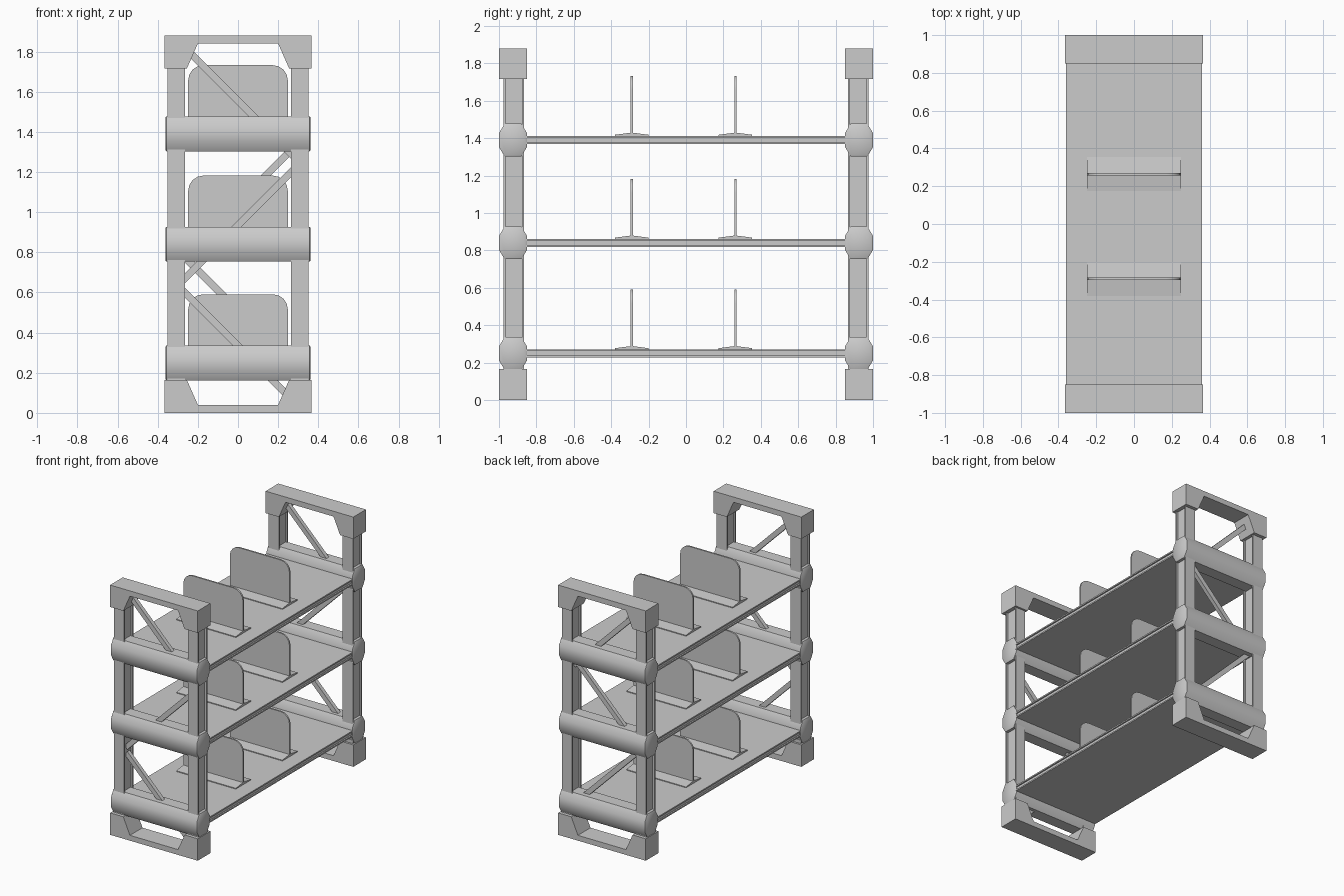
import bpy, bmesh, math
from mathutils import Vector

if "Cube" in bpy.data.objects:
    bpy.data.objects.remove(bpy.data.objects["Cube"])


def prism(name, pts, axis, lo, hi, smooth=None, inset=0.0):
    """Extrude a 2D profile along an axis: X uses (y,z), Y uses (x,z), Z uses (x,y)."""
    def put(p, d):
        return {'X': (d, p[0], p[1]), 'Y': (p[0], d, p[1]), 'Z': (p[0], p[1], d)}[axis]
    bm = bmesh.new()
    a = [bm.verts.new(put(p, lo)) for p in pts]
    b = [bm.verts.new(put(p, hi)) for p in pts]
    n = len(pts)
    caps = [bm.faces.new(a), bm.faces.new(b)]
    for i in range(n):
        j = (i + 1) % n
        bm.faces.new((a[i], a[j], b[j], b[i]))
    bmesh.ops.recalc_face_normals(bm, faces=bm.faces[:])
    if inset:
        bmesh.ops.inset_individual(bm, faces=caps, thickness=inset, depth=0.005)
    me = bpy.data.meshes.new(name)
    bm.to_mesh(me)
    bm.free()
    ob = bpy.data.objects.new(name, me)
    bpy.context.collection.objects.link(ob)
    if smooth:
        bpy.ops.object.select_all(action='DESELECT')
        bpy.context.view_layer.objects.active = ob
        ob.select_set(True)
        bpy.ops.object.shade_smooth_by_angle(angle=math.radians(smooth))
    return ob


def brace(name, p, q, y, width=0.036, depth=0.03):
    """Flat diagonal bar between two (x,z) points."""
    p, q = Vector(p), Vector(q)
    d = (q - p).normalized()
    s = Vector((-d.y, d.x)) * width / 2
    return prism(name, [p + s, q + s, q - s, p - s], 'Y', y - depth / 2, y + depth / 2)


H = 1.88
LEVELS = (0.249, 0.84, 1.39)

# end frame profiles
foot = [(-.365, 0), (.365, 0), (.365, .165), (.255, .165),
        (.2, .04), (-.2, .04), (-.255, .165), (-.365, .165)]
beam = [(-.075, -.037), (-.045, -.087), (.045, -.087), (.075, -.037),
        (.075, .037), (.045, .087), (-.045, .087), (-.075, .037)]
w, d, t, g = .0425, .055, .011, .014
post = [(-w, -d), (w, -d), (w, -d + t), (w - g, -d + t), (w - g, d - t), (w, d - t),
        (w, d), (-w, d), (-w, d - t), (-w + g, d - t), (-w + g, -d + t), (-w, -d + t)]

# diagonal braces of each end, as (x,z) pairs
braces = {
    "front": [((-.25, 1.805), (.28, 1.275)), ((.28, 1.215), (-.28, .655)), ((-.28, .615), (.27, .065))],
    "back": [((-.25, 1.805), (.28, 1.275)), ((.28, 1.325), (-.28, .765)), ((-.28, .79), (.28, .23))],
}

for side, s in (("front", -1), ("back", 1)):
    y = s * .925
    prism(side + "_foot", foot, 'Y', y - .075, y + .075)
    prism(side + "_top_cap", [(x, H - z) for x, z in foot], 'Y', y - .075, y + .075)
    for lr, sx in (("left", -1), ("right", 1)):
        prism(f"{side}_{lr}_post", [(sx * .3075 + px, s * .92 + py) for px, py in post],
              'Z', .16, H - .155)
    for i, z in enumerate(LEVELS):
        prism(f"{side}_crossbeam_{i + 1}", [(y + py, z + pz) for py, pz in beam],
              'X', -.357, .357, smooth=40, inset=.008)
    for i, (p, q) in enumerate(braces[side]):
        brace(f"{side}_brace_{i + 1}", p, q, s * .92)

# shelf section with a shallow groove along each long edge
hx, hz, lip, cut = .36, .022, .01, .01
half = [(hx, -hz), (hx, -hz + lip), (hx - cut, -hz + lip),
        (hx - cut, hz - lip), (hx, hz - lip), (hx, hz)]
shelf = half + [(-x, -z) for x, z in half]

# bookend plate with rounded upper corners
PH, R = .32, .075
plate = [(-.248, 0), (.248, 0)]
for cx, a0 in ((.248 - R, 0), (-.248 + R, 90)):
    for k in range(5):
        a = math.radians(a0 + k * 22.5)
        plate.append((cx + R * math.cos(a), PH - R + R * math.sin(a)))
base = [(-.09, 0), (.09, 0), (.09, .007), (.006, .018), (-.006, .018), (-.09, .007)]

for i, z in enumerate(LEVELS):
    prism(f"shelf_{i + 1}", [(x, z + pz) for x, pz in shelf], 'Y', -.86, .86)
    top = z + hz
    for lab, y in (("front", -.29), ("back", .264)):
        prism(f"{lab}_divider_base_{i + 1}", [(y + py, top - .001 + pz) for py, pz in base],
              'X', -.248, .248)
        prism(f"{lab}_divider_plate_{i + 1}", [(x, top + pz) for x, pz in plate],
              'Y', y - .006, y + .006, smooth=30)
